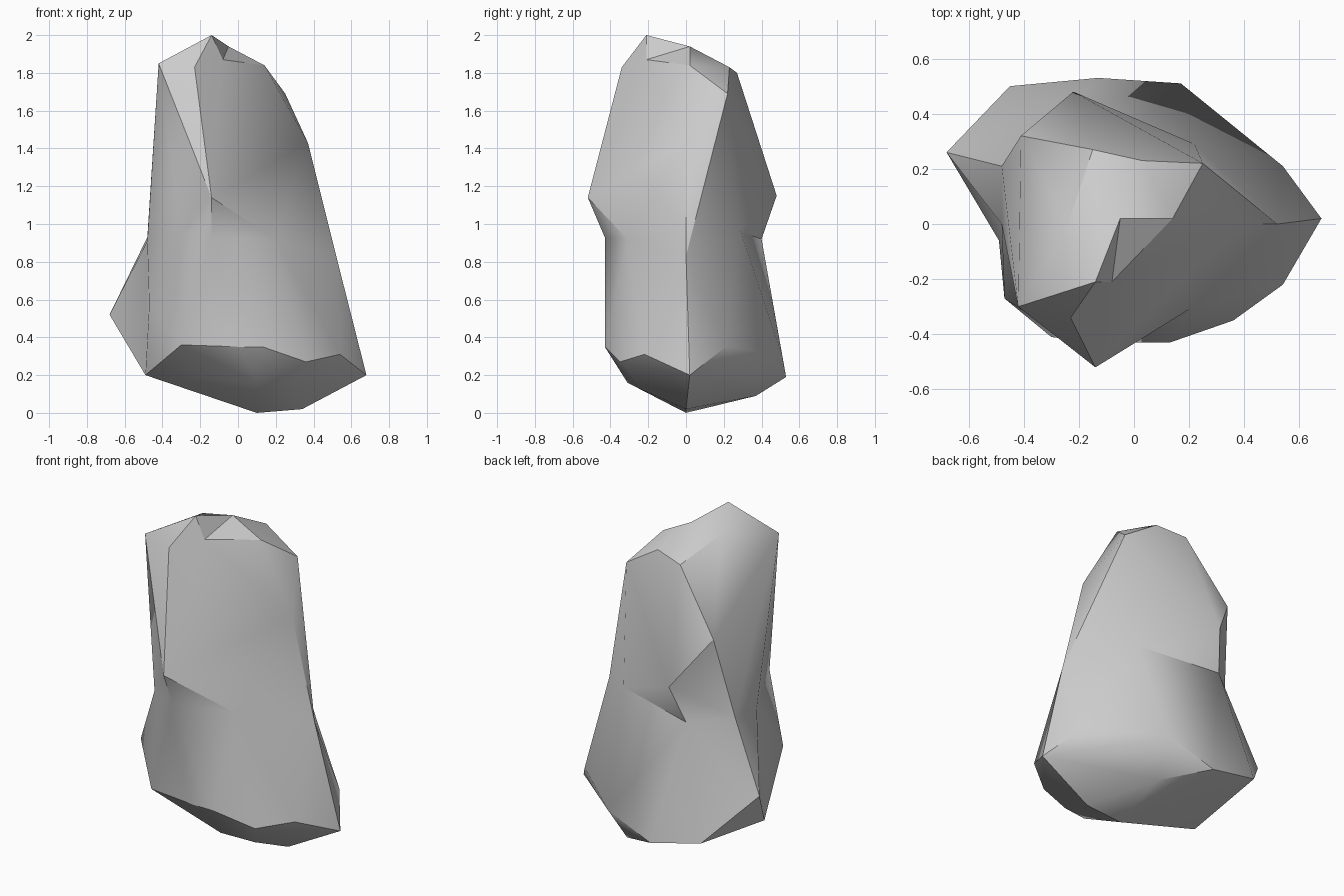
import bpy
import bmesh
import math
from mathutils import Vector

default_cube = bpy.data.objects.get("Cube")
if default_cube:
    bpy.data.objects.remove(default_cube, do_unlink=True)

# Single stone colour
stone = bpy.data.materials.new("stone_grey")
stone.use_nodes = True
stone_colour = (0.6, 0.6, 0.6, 1.0)
stone.diffuse_color = stone_colour
for node in stone.node_tree.nodes:
    if node.type == "BSDF_PRINCIPLED":
        node.inputs["Base Color"].default_value = stone_colour
        node.inputs["Roughness"].default_value = 0.9


def make_chunk(name, corners):
    """Create a faceted convex chunk of rock wrapped around its corner points."""
    bm = bmesh.new()
    for corner in corners:
        bm.verts.new(Vector(corner))
    result = bmesh.ops.convex_hull(bm, input=bm.verts[:])
    unused = set(result["geom_interior"]) | set(result["geom_unused"])
    loose = [item for item in unused if isinstance(item, bmesh.types.BMVert)]
    bmesh.ops.delete(bm, geom=loose, context="VERTS")
    bmesh.ops.recalc_face_normals(bm, faces=bm.faces[:])
    mesh = bpy.data.meshes.new(name)
    bm.to_mesh(mesh)
    bm.free()
    mesh.materials.append(stone)
    chunk = bpy.data.objects.new(name, mesh)
    bpy.context.collection.objects.link(chunk)
    return chunk


def select_only(item):
    bpy.ops.object.select_all(action="DESELECT")
    item.select_set(True)
    bpy.context.view_layer.objects.active = item


def merge_chunk(target, chunk):
    """Weld one chunk onto the rock and discard the separate piece."""
    select_only(target)
    union = target.modifiers.new("weld", "BOOLEAN")
    union.operation = "UNION"
    union.solver = "EXACT"
    union.object = chunk
    bpy.ops.object.modifier_apply(modifier=union.name)
    bpy.data.objects.remove(chunk, do_unlink=True)


# Corners shared by the several chunks
left_waist = (-0.48, 0, 0.91)
left_rear_waist = (-0.48, 0.21, 0.93)
rear_ledge_root = (-0.28, 0.40, 0.92)
left_foot = (-0.49, -0.06, 0.2)
rear_foot = (-0.45, 0.5, 0.26)

# Waist ring where the upper and lower chunks meet, with the ledge roots
waist = [
    left_waist, left_rear_waist, rear_ledge_root,
    (-0.30, -0.38, 0.95), (-0.14, -0.43, 0.93), (0.2, -0.31, 0.92),
    (0.52, 0, 0.83), (0.22, 0.29, 0.96),
]

# Crown corners shared by the upper chunk and the peak
crown = [
    (-0.42, -0.30, 1.85), (-0.23, -0.34, 1.83), (-0.08, -0.21, 1.87),
    (-0.05, 0.02, 1.94), (-0.24, 0, 1.91), (-0.15, 0.27, 1.8),
]

# Upper chunk, with overhanging front and rear ledges
upper_chunk = make_chunk("upper_chunk", waist + crown + [
    (-0.14, -0.52, 1.14), (-0.22, 0.48, 1.15), (-0.41, 0.32, 1.43),
    (0.14, 0.02, 1.84), (0.03, 0.23, 1.83), (0.25, 0.22, 1.69),
    (0.37, 0, 1.43), (0.43, 0, 1.1),
])

# Peak, leaving a small notch beside it
peak = make_chunk("peak", crown + [(-0.14, -0.21, 2), (-0.2, 0, 1.6)])

# Left shoulder, a ridge sticking out of the lower side
shoulder = make_chunk("left_shoulder", [
    left_waist, left_rear_waist, rear_ledge_root, left_foot, rear_foot,
    (-0.68, 0.26, 0.52), (-0.1, 0.1, 0.5),
])

# Broad base tapering to a blunt underside
rock = make_chunk("rock", waist + [
    left_foot, rear_foot,
    (-0.47, -0.27, 0.57), (-0.3, -0.41, 0.36), (0, -0.43, 0.35),
    (0.13, -0.43, 0.35), (0.36, -0.35, 0.27), (0.54, -0.22, 0.31),
    (0.68, 0.02, 0.2), (0.54, 0.21, 0.35), (0.17, 0.51, 0.3),
    (-0.13, 0.53, 0.19), (0.14, 0.37, 0.09), (0.1, 0, 0),
    (0.34, 0, 0.02), (0.29, -0.25, 0.13), (0.1, -0.31, 0.16),
])

for chunk in (upper_chunk, peak, shoulder):
    merge_chunk(rock, chunk)

# Clean the welds, then smooth only the gentle edges
bm = bmesh.new()
bm.from_mesh(rock.data)
bmesh.ops.remove_doubles(bm, verts=bm.verts[:], dist=0.002)
bmesh.ops.dissolve_degenerate(bm, edges=bm.edges[:], dist=0.001)
bmesh.ops.recalc_face_normals(bm, faces=bm.faces[:])
bm.to_mesh(rock.data)
bm.free()
select_only(rock)
bpy.ops.object.shade_smooth_by_angle(angle=math.radians(32))
